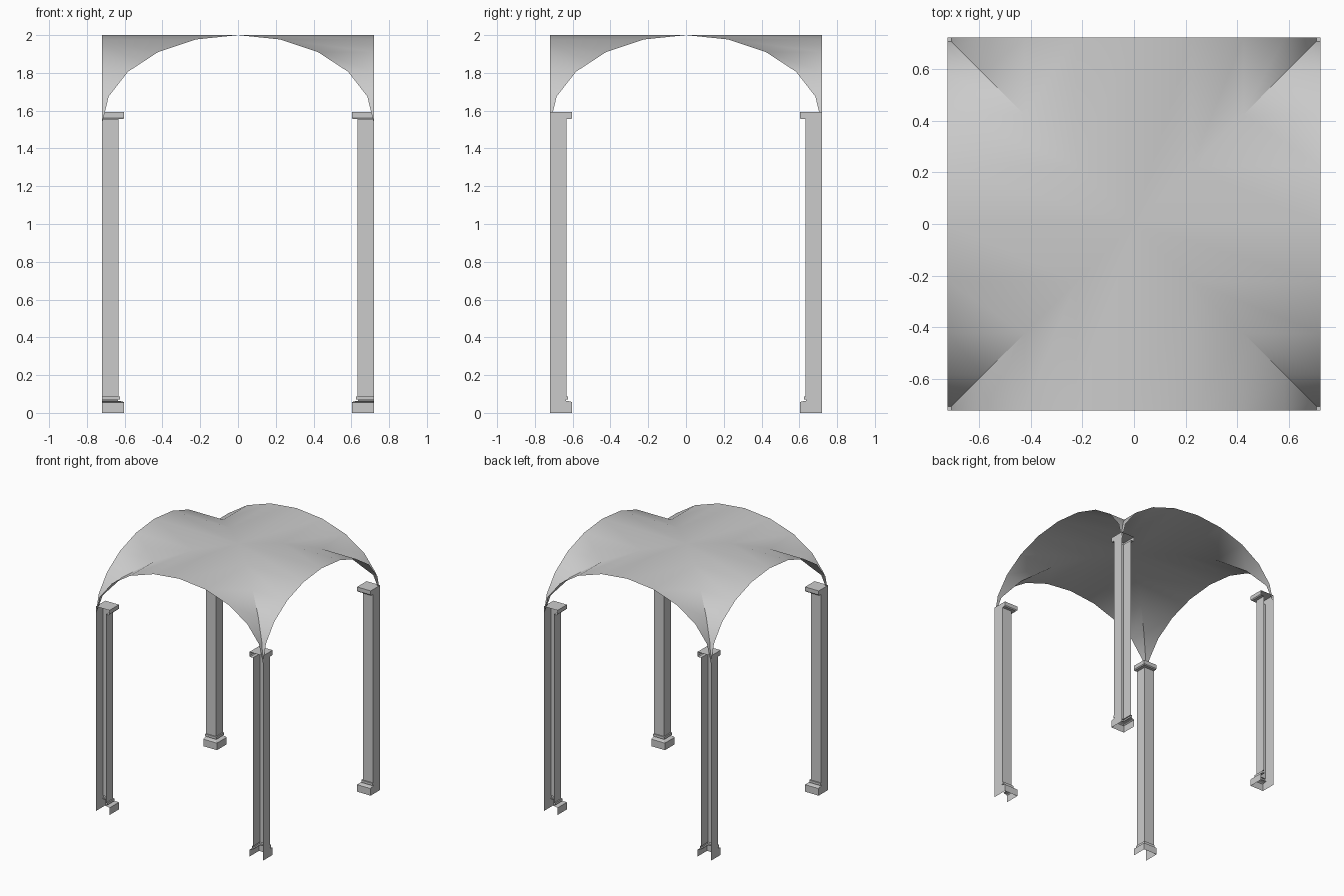
import bpy, bmesh, math

cube = bpy.data.objects.get("Cube")
if cube:
    bpy.data.objects.remove(cube, do_unlink=True)

HALF = 0.72           # half of the square plan
SPRING, RISE = 1.53, 0.47
SEGMENTS = 10         # facets across each arch

stone = bpy.data.materials.new("grey stone")
stone.use_nodes = True
colour = (0.6, 0.6, 0.6, 1)
stone.diffuse_color = colour
stone.node_tree.nodes["Principled BSDF"].inputs["Base Color"].default_value = colour


def finish(bm, name):
    mesh = bpy.data.meshes.new(name)
    bm.to_mesh(mesh)
    bm.free()
    mesh.materials.append(stone)
    obj = bpy.data.objects.new(name, mesh)
    bpy.context.collection.objects.link(obj)
    return obj


# Groin vault: four webs of an elliptical arch, meeting on the diagonals
bm = bmesh.new()
arch = []
for i in range(SEGMENTS + 1):
    a = math.pi * (i / SEGMENTS - 0.5)
    arch.append((HALF * math.sin(a), SPRING + RISE * math.cos(a)))
for turn in range(4):
    c, s = ((1, 0), (0, 1), (-1, 0), (0, -1))[turn]
    for (x0, z0), (x1, z1) in zip(arch, arch[1:]):
        corners = [(x0, abs(x0), z0), (x1, abs(x1), z1), (x1, HALF, z1), (x0, HALF, z0)]
        points = []
        for x, y, z in corners:
            p = (x * c - y * s, x * s + y * c, z)
            if all(math.dist(p, q) > 1e-5 for q in points):
                points.append(p)
        bm.faces.new([bm.verts.new(p) for p in points])
bmesh.ops.remove_doubles(bm, verts=bm.verts, dist=1e-4)
vault = finish(bm, "groin_vault")
bpy.ops.object.select_all(action="DESELECT")
vault.select_set(True)
bpy.context.view_layer.objects.active = vault
bpy.ops.object.shade_smooth_by_angle(angle=math.radians(30))

# Corner piers: (inner edge, height) from plinth to capital
PROFILE = [(0.603, 0), (0.603, 0.055), (0.61, 0.06), (0.635, 0.064), (0.635, 0.07),
           (0.624, 0.07), (0.624, 0.088), (0.633, 0.088), (0.633, 1.555),
           (0.609, 1.555), (0.603, 1.562), (0.603, 1.593)]


def pier(name, sx, sy):
    """Hollow pier, left open on its outer front or back side."""
    bm = bmesh.new()
    rings = []
    for d, z in PROFILE:
        plan = [(HALF, HALF), (HALF, d), (d, d), (d, HALF)]
        rings.append([bm.verts.new((x * sx, y * sy, z)) for x, y in plan])
    for low, high in zip(rings, rings[1:]):
        for k in range(3):
            bm.faces.new((low[k + 1], low[k], high[k], high[k + 1]))
    bm.faces.new(rings[-1][::-1])
    if sx * sy < 0:
        bmesh.ops.reverse_faces(bm, faces=bm.faces)
    finish(bm, name)


for sy, depth in ((-1, "front"), (1, "back")):
    for sx, side in ((1, "left"), (-1, "right")):
        pier(f"{depth}_{side}_pier", sx, sy)
